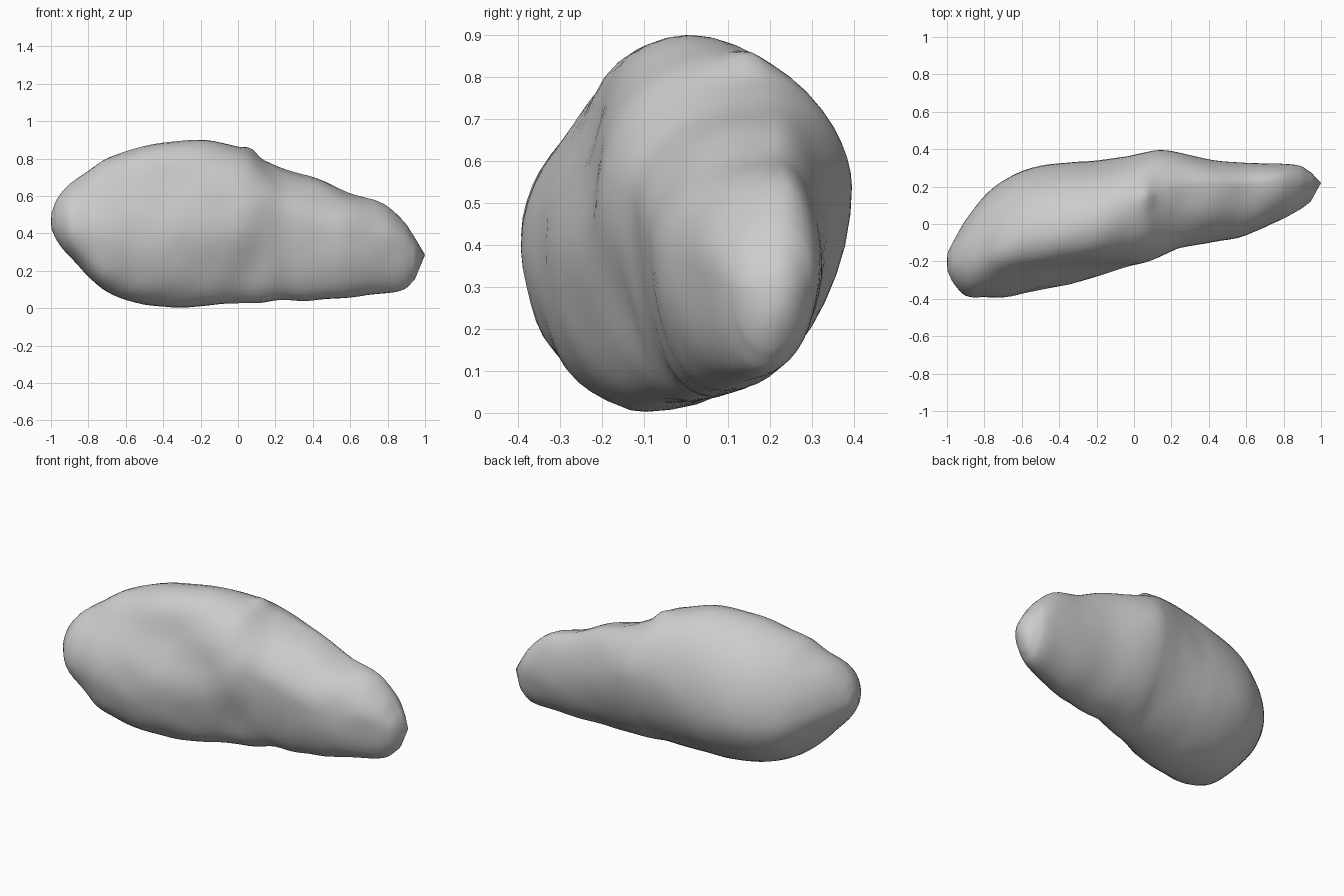
import bpy, bmesh, math
from mathutils import Vector, noise

if "Cube" in bpy.data.objects:
    bpy.data.objects.remove(bpy.data.objects["Cube"])

# Stations along x: x, y_front, y_back, z_bottom, z_top, y_of_top, y_of_bottom, z_of_widest
STATIONS = [
    (-0.997, -0.255, -0.155, 0.42, 0.51, -0.20, -0.21, 0.46),
    (-0.97, -0.31, -0.10, 0.365, 0.575, -0.20, -0.21, 0.46),
    (-0.90, -0.38, 0.02, 0.28, 0.66, -0.17, -0.20, 0.44),
    (-0.80, -0.388, 0.15, 0.17, 0.735, -0.14, -0.19, 0.41),
    (-0.70, -0.39, 0.23, 0.085, 0.80, -0.11, -0.17, 0.39),
    (-0.55, -0.365, 0.30, 0.027, 0.855, -0.07, -0.14, 0.40),
    (-0.35, -0.325, 0.33, 0.003, 0.89, -0.03, -0.10, 0.42),
    (-0.20, -0.28, 0.34, 0.01, 0.90, 0.01, -0.07, 0.45),
    (-0.05, -0.24, 0.36, 0.02, 0.875, 0.07, -0.03, 0.50),
    (0.05, -0.21, 0.38, 0.03, 0.845, 0.11, -0.01, 0.53),
    (0.14, -0.175, 0.394, 0.03, 0.79, 0.16, 0.02, 0.54),
    (0.25, -0.13, 0.38, 0.04, 0.745, 0.20, 0.05, 0.50),
    (0.42, -0.095, 0.34, 0.045, 0.695, 0.21, 0.07, 0.43),
    (0.60, -0.06, 0.328, 0.055, 0.615, 0.21, 0.11, 0.38),
    (0.78, 0.02, 0.322, 0.08, 0.555, 0.23, 0.15, 0.35),
    (0.89, 0.08, 0.312, 0.10, 0.46, 0.22, 0.18, 0.32),
    (0.945, 0.12, 0.28, 0.15, 0.38, 0.22, 0.20, 0.29),
]
POLE_L, POLE_R = (-1.0, -0.20, 0.46), (1.0, 0.22, 0.285)
SIDES, STEPS = 44, 4

# Hollows and bumps: centre, radius, push vector
DENTS = [
    (Vector((-0.62, -0.28, 0.66)), 0.16, Vector((0, 0.045, 0))),
    (Vector((-0.36, -0.25, 0.66)), 0.17, Vector((0, 0.055, 0))),
    (Vector((-0.12, -0.20, 0.56)), 0.14, Vector((0, 0.03, 0))),
    (Vector((0.08, -0.18, 0.22)), 0.12, Vector((0, 0.03, 0))),
    (Vector((0.20, 0.00, 0.66)), 0.12, Vector((0, 0.025, -0.01))),
    (Vector((0.07, 0.14, 0.85)), 0.05, Vector((0.005, 0.01, 0.022))),
]


def blend(i, t):
    """Catmull-Rom interpolation between station i and i + 1."""
    n = len(STATIONS)
    a, b, c, d = (STATIONS[min(max(k, 0), n - 1)] for k in (i - 1, i, i + 1, i + 2))
    h = c[0] - b[0]
    out = []
    for p0, p1, p2, p3 in zip(a, b, c, d):
        # slopes per unit of x, so uneven spacing stays smooth
        m1 = (p2 - p0) / (c[0] - a[0]) * h
        m2 = (p3 - p1) / (d[0] - b[0]) * h
        out.append((2*t**3 - 3*t*t + 1)*p1 + (t**3 - 2*t*t + t)*m1
                   + (3*t*t - 2*t**3)*p2 + (t**3 - t*t)*m2)
    out[0] = b[0] + h * t
    return out


def section(s):
    """Closed lopsided oval: four quarter arcs joining the extreme points."""
    x, yf, yb, z0, z1, yt, ybot, zw = s
    pts = []
    for k in range(SIDES):
        ang = 2 * math.pi * k / SIDES
        c, sn = math.cos(ang), math.sin(ang)
        if sn > 0:
            e = 1.03 if c > 0 else 0.98
        else:
            e = 1.04 if c > 0 else 0.94
        u, v = abs(c) ** e, abs(sn) ** e
        ym = yt if sn > 0 else ybot
        y = ym + u * ((yb if c > 0 else yf) - ym)
        z = zw + v * ((z1 if sn > 0 else z0) - zw)
        p = Vector((x, y, z))
        for centre, r, push in DENTS:
            p += push * math.exp(-((p - centre).length / r) ** 2)
        # gentle lumps, rougher on the front
        rough = 0.004 if c > 0 else 0.010
        out = Vector((0, y - ym, z - zw)).normalized()
        p += out * rough * noise.noise(p * 6.0)
        p.z = max(p.z, 0.0)
        pts.append(p)
    return pts


# Rock body: loft the sections and close both ends
bm = bmesh.new()
rows = [blend(i, j / STEPS) for i in range(len(STATIONS) - 1) for j in range(STEPS)]
rows.append(STATIONS[-1])
rings = [[bm.verts.new(p) for p in section(s)] for s in rows]
for a, b in zip(rings, rings[1:]):
    for k in range(SIDES):
        n = (k + 1) % SIDES
        bm.faces.new((a[k], a[n], b[n], b[k]))
for ring, tip in ((rings[0], POLE_L), (rings[-1], POLE_R)):
    pole = bm.verts.new(tip)
    for k in range(SIDES):
        bm.faces.new((ring[k], ring[(k + 1) % SIDES], pole))
bmesh.ops.recalc_face_normals(bm, faces=bm.faces)
for f in bm.faces:
    f.smooth = True
mesh = bpy.data.meshes.new("rock_body")
bm.to_mesh(mesh)
bm.free()
rock = bpy.data.objects.new("rock_body", mesh)
bpy.context.collection.objects.link(rock)
